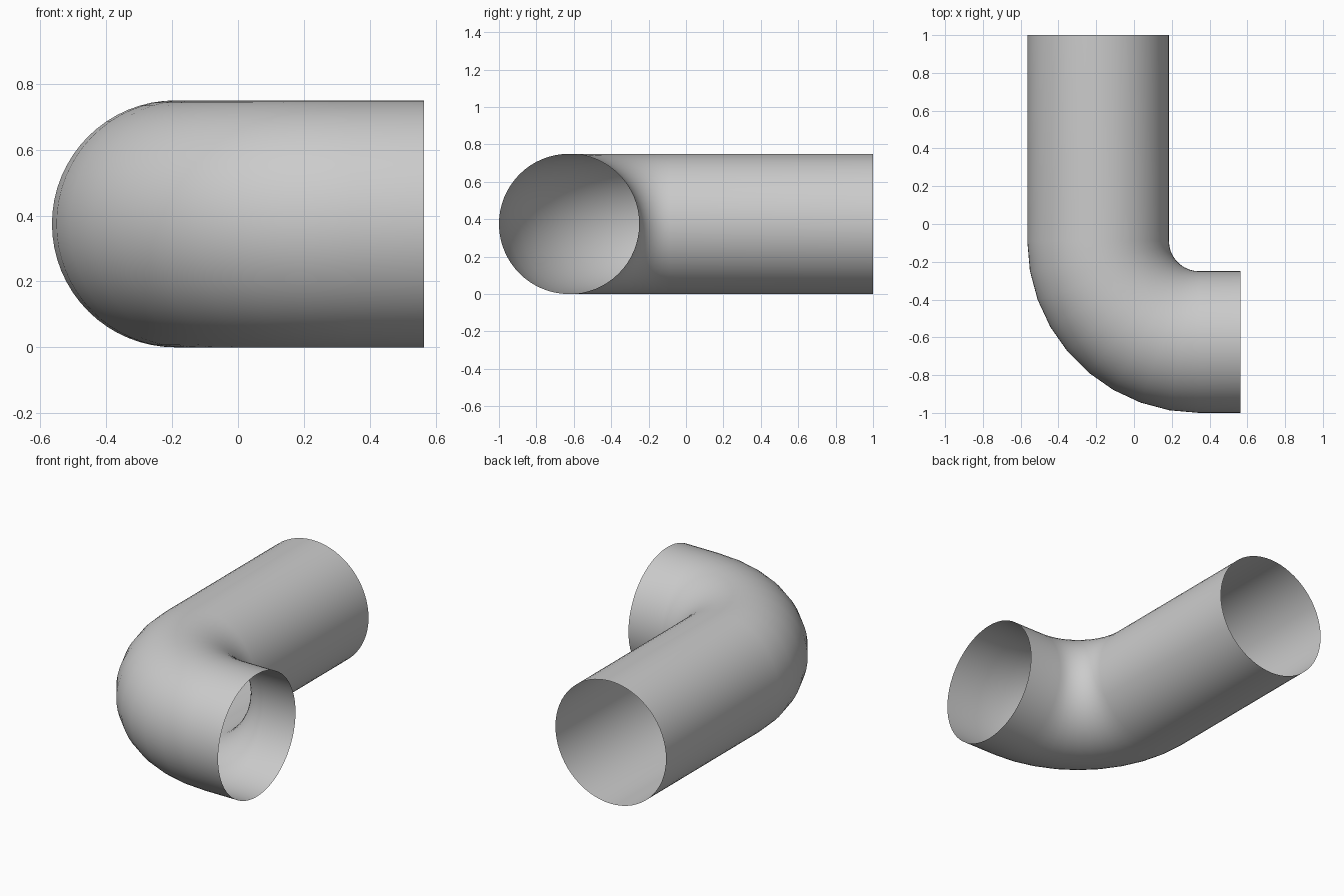
import bpy
import bmesh
from math import radians
from mathutils import Matrix, Vector

if "Cube" in bpy.data.objects:
    bpy.data.objects.remove(bpy.data.objects["Cube"], do_unlink=True)

RADIUS = 0.375
BEND_CENTRE = Vector((0.345, -0.09, RADIUS))
BEND_RADIUS = 0.535
BEND_STEPS = 9
SIDES = 64

# Plain grey pipe material
grey = bpy.data.materials.new("pipe_grey")
grey.use_nodes = True
colour = (0.6, 0.6, 0.6, 1)
grey.diffuse_color = colour
grey.node_tree.nodes["Principled BSDF"].inputs["Base Color"].default_value = colour

bm = bmesh.new()


def extrude_rim(edges, offset):
    """Extend an open rim into a straight length of pipe."""
    geom = bmesh.ops.extrude_edge_only(bm, edges=edges)["geom"]
    verts = [g for g in geom if isinstance(g, bmesh.types.BMVert)]
    bmesh.ops.translate(bm, verts=verts, vec=offset)
    return [g for g in geom if isinstance(g, bmesh.types.BMEdge)]


# Open rim at the back end of the long leg
rim_place = (Matrix.Translation((BEND_CENTRE.x - BEND_RADIUS, 1, RADIUS))
             @ Matrix.Rotation(radians(90), 4, 'X'))
bmesh.ops.create_circle(bm, segments=SIDES, radius=RADIUS, matrix=rim_place)

# Long leg, elbow, then short leg
rim = extrude_rim(bm.edges[:], Vector((0, BEND_CENTRE.y - 1, 0)))
spun = bmesh.ops.spin(bm, geom=rim, cent=BEND_CENTRE, axis=(0, 0, 1),
                      angle=radians(90), steps=BEND_STEPS)
rim = [g for g in spun["geom_last"] if isinstance(g, bmesh.types.BMEdge)]
extrude_rim(rim, Vector((0.565 - BEND_CENTRE.x, 0, 0)))

# Consistent normals, facing out of the pipe
bmesh.ops.remove_doubles(bm, verts=bm.verts[:], dist=0.0001)
bmesh.ops.recalc_face_normals(bm, faces=bm.faces[:])
top_face = max(bm.faces, key=lambda f: f.calc_center_median().z)
if top_face.normal.z < 0:
    bmesh.ops.reverse_faces(bm, faces=bm.faces[:])
for face in bm.faces:
    face.smooth = True

mesh = bpy.data.meshes.new("elbow_pipe")
bm.to_mesh(mesh)
bm.free()
mesh.materials.append(grey)
pipe = bpy.data.objects.new("elbow_pipe", mesh)
bpy.context.collection.objects.link(pipe)
